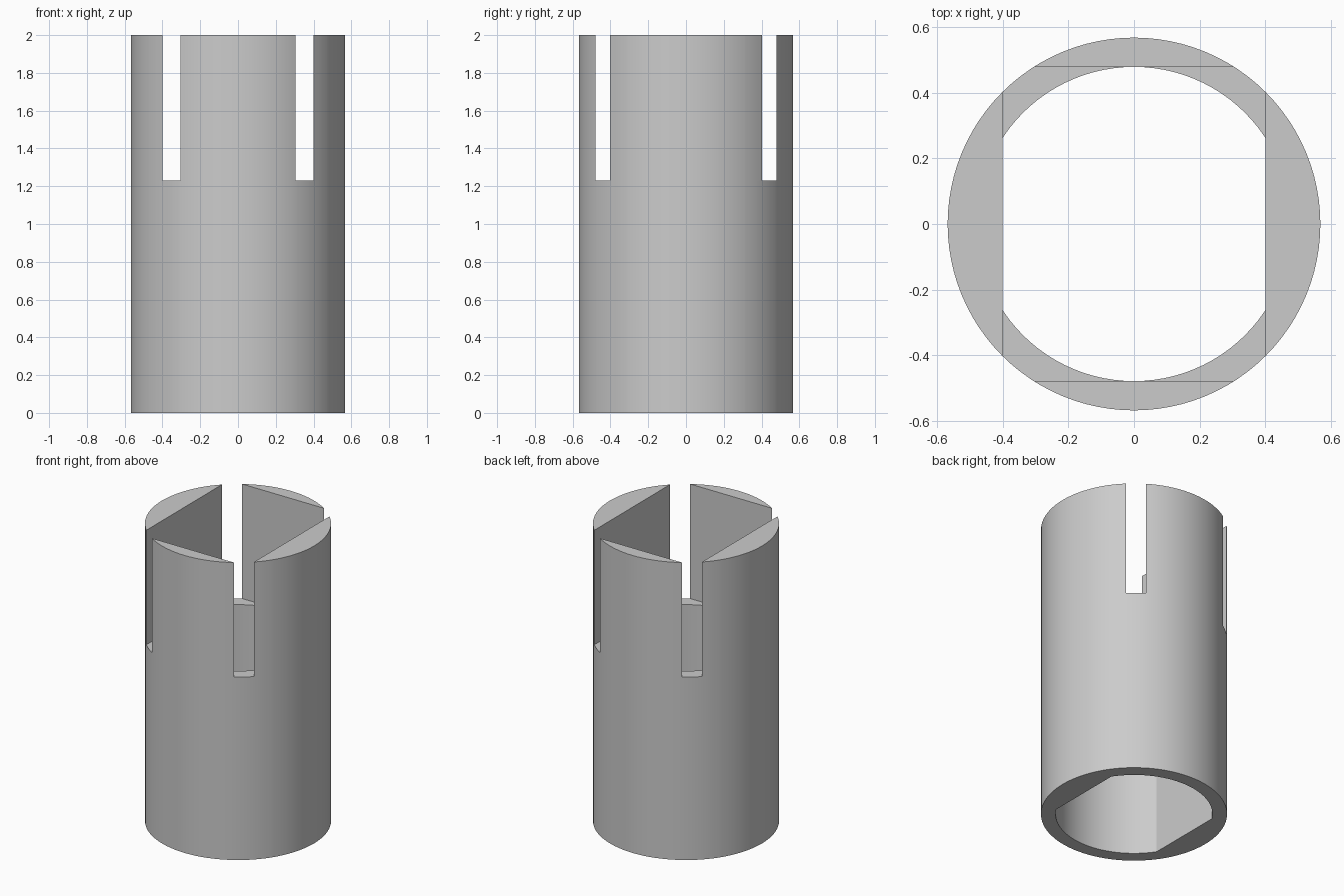
import bpy
import bmesh
from math import acos, asin, cos, sin, pi, radians, hypot

if "Cube" in bpy.data.objects:
    bpy.data.objects.remove(bpy.data.objects["Cube"])

OUTER, BORE = 0.567, 0.478   # radii
FLAT = 0.40                  # distance of the bore flats from the axis
FLOOR, TOP = 1.23, 2.0       # slot floor and rim heights
SEGMENTS = 96

grey = bpy.data.materials.new("light grey")
grey.use_nodes = True
colour = (0.6, 0.6, 0.6, 1)
grey.diffuse_color = colour
grey.node_tree.nodes["Principled BSDF"].inputs["Base Color"].default_value = colour

# Angles shared by body and prongs, including every exact corner
side_half = acos(FLAT / OUTER)
end_half = acos(BORE / OUTER)
corners = []
for a in (side_half, pi / 2 - end_half, acos(FLAT / BORE)):
    corners += [a, pi - a, pi + a, 2 * pi - a]
regular = [2 * pi * i / SEGMENTS for i in range(SEGMENTS)]
angles = sorted(corners + [a for a in regular
                           if all(abs(a - c) > 0.008 for c in corners)])


def polar(r, a):
    return r * cos(a), r * sin(a)


def finish(name, bm):
    bmesh.ops.recalc_face_normals(bm, faces=bm.faces[:])
    mesh = bpy.data.meshes.new(name)
    bm.to_mesh(mesh)
    bm.free()
    mesh.materials.append(grey)
    obj = bpy.data.objects.new(name, mesh)
    bpy.context.collection.objects.link(obj)
    bpy.ops.object.select_all(action='DESELECT')
    obj.select_set(True)
    bpy.context.view_layer.objects.active = obj
    bpy.ops.object.shade_smooth_by_angle(angle=radians(20))


def bore_radius(a):
    return min(BORE, FLAT / max(abs(cos(a)), 1e-6))


# Tube body with a bore that has two flat sides
bm = bmesh.new()
rings = []
for a in angles:
    ro, ri = polar(OUTER, a), polar(bore_radius(a), a)
    rings.append([bm.verts.new((*p, z)) for p, z in
                  ((ro, 0), (ro, FLOOR), (ri, FLOOR), (ri, 0))])
for i, ring in enumerate(rings):
    nxt = rings[(i + 1) % len(rings)]
    for k in range(4):
        m = (k + 1) % 4
        bm.faces.new((ring[k], nxt[k], nxt[m], ring[m]))
finish("tube_body", bm)


# Prongs: circular segments standing on the body
def prong(name, centre, half):
    bm = bmesh.new()
    offsets = sorted((a - centre + pi) % (2 * pi) - pi for a in angles)
    arc = [polar(OUTER, centre + d) for d in offsets if abs(d) < half + 1e-5]
    base = bm.faces.new([bm.verts.new((*p, FLOOR)) for p in arc])
    new = bmesh.ops.extrude_face_region(bm, geom=[base])["geom"]
    verts = [v for v in new if isinstance(v, bmesh.types.BMVert)]
    bmesh.ops.translate(bm, verts=verts, vec=(0, 0, TOP - FLOOR))
    finish(name, bm)


for name, centre, half in (("left_prong", 0, side_half),
                           ("back_prong", pi / 2, end_half),
                           ("right_prong", pi, side_half),
                           ("front_prong", 3 * pi / 2, end_half)):
    prong(name, centre, half)
